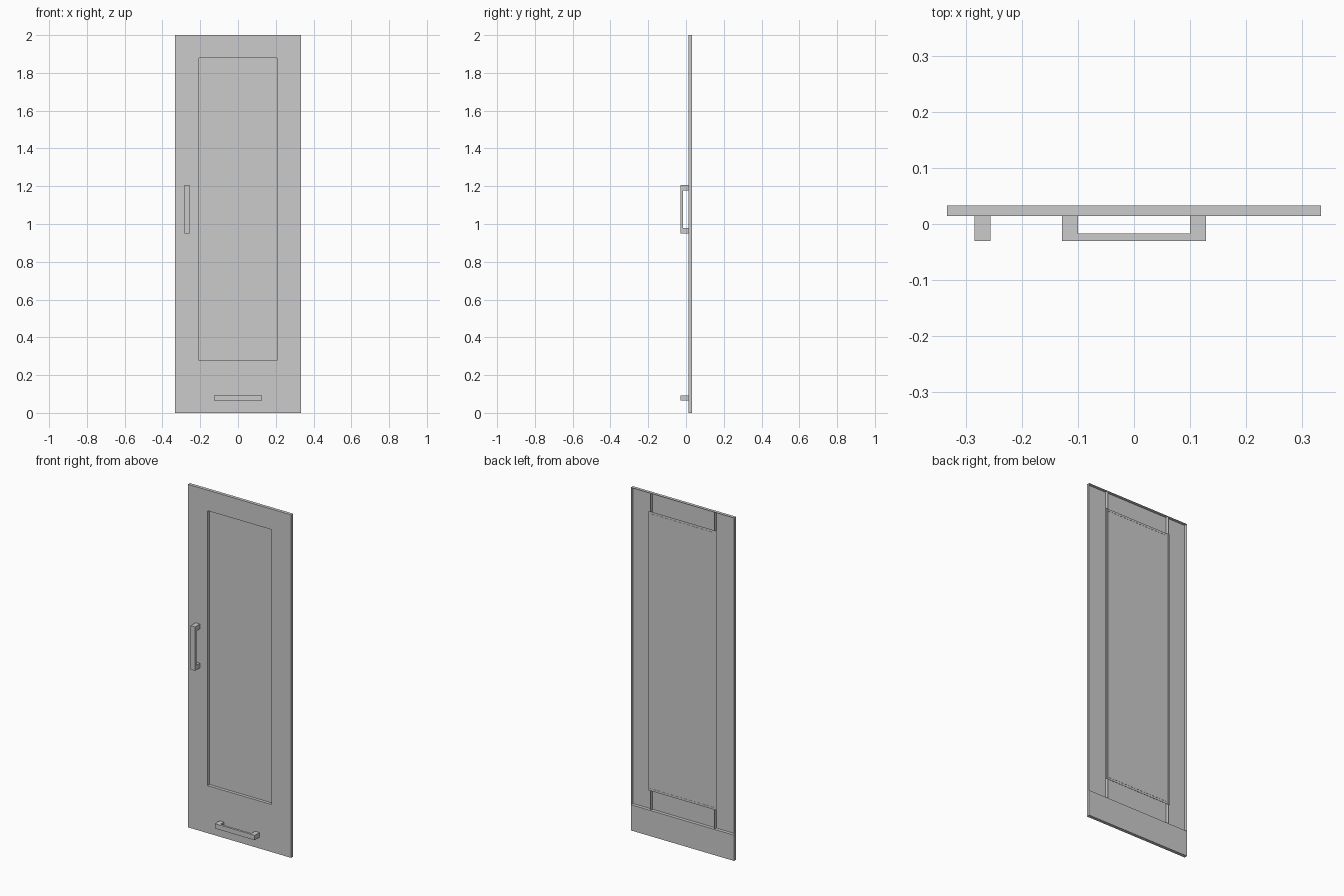
import bpy, bmesh
from mathutils import Matrix, Vector

if "Cube" in bpy.data.objects:
    bpy.data.objects.remove(bpy.data.objects["Cube"])

FRONT, BACK = 0.014, 0.033      # panel faces in y
HALF_W, INNER = 0.333, 0.206    # door half width, opening half width
SPLIT, TOP = 0.15, 2.0          # drawer/door joint and door top
OPEN_LO, OPEN_HI = 0.277, 1.88  # opening in z


def finish(name, bm):
    mesh = bpy.data.meshes.new(name)
    bm.to_mesh(mesh)
    bm.free()
    obj = bpy.data.objects.new(name, mesh)
    bpy.context.collection.objects.link(obj)
    return obj


def board(name, x0, x1, z0, z1, open_back=False):
    """Flat board; door boards are shells without a back face."""
    bm = bmesh.new()
    size = Vector((x1 - x0, BACK - FRONT, z1 - z0))
    centre = Vector(((x0 + x1) / 2, (FRONT + BACK) / 2, (z0 + z1) / 2))
    bmesh.ops.create_cube(bm, size=1, matrix=Matrix.Translation(centre) @ Matrix.Diagonal(size.to_4d()))
    if open_back:
        bm.normal_update()
        rear = [f for f in bm.faces if f.normal.y > 0.9]
        bmesh.ops.delete(bm, geom=rear, context='FACES_ONLY')
    return finish(name, bm)


def handle(name, centre, vertical):
    """Square U-shaped pull, extruded from its side profile."""
    half, leg, width, out, bar = 0.128, 0.028, 0.028, -0.030, -0.017
    inner = half - leg
    profile = [(-half, FRONT), (-half, out), (half, out), (half, FRONT),
               (inner, FRONT), (inner, bar), (-inner, bar), (-inner, FRONT)]
    bm = bmesh.new()
    face = bm.faces.new([bm.verts.new((x, y, -width / 2)) for x, y in profile])
    ext = bmesh.ops.extrude_face_region(bm, geom=[face])
    moved = [v for v in ext['geom'] if isinstance(v, bmesh.types.BMVert)]
    bmesh.ops.translate(bm, verts=moved, vec=(0, 0, width))
    bmesh.ops.recalc_face_normals(bm, faces=bm.faces)
    if vertical:
        bm.transform(Matrix.Rotation(1.5707963, 4, 'Y'))
    bm.transform(Matrix.Translation(centre))
    return finish(name, bm)


# Solid drawer front
board("drawer_front", -HALF_W, HALF_W, 0, SPLIT)

# Door frame
board("left_stile", -HALF_W, -INNER, SPLIT, TOP, True)
board("right_stile", INNER, HALF_W, SPLIT, TOP, True)
board("top_rail", -INNER, INNER, OPEN_HI, TOP, True)
board("bottom_rail", -INNER, INNER, SPLIT, OPEN_LO, True)

# Infill sheet, lapping slightly behind the frame and facing the back
lap, y = 0.013, BACK - 0.001
bm = bmesh.new()
x, lo, hi = INNER + lap, OPEN_LO - lap, OPEN_HI + lap
bm.faces.new([bm.verts.new(p) for p in ((-x, y, lo), (-x, y, hi), (x, y, hi), (x, y, lo))])
finish("door_panel", bm)

# Pulls
handle("door_handle", (-0.27, 0, 1.078), True)
handle("drawer_handle", (0, 0, 0.079), False)
